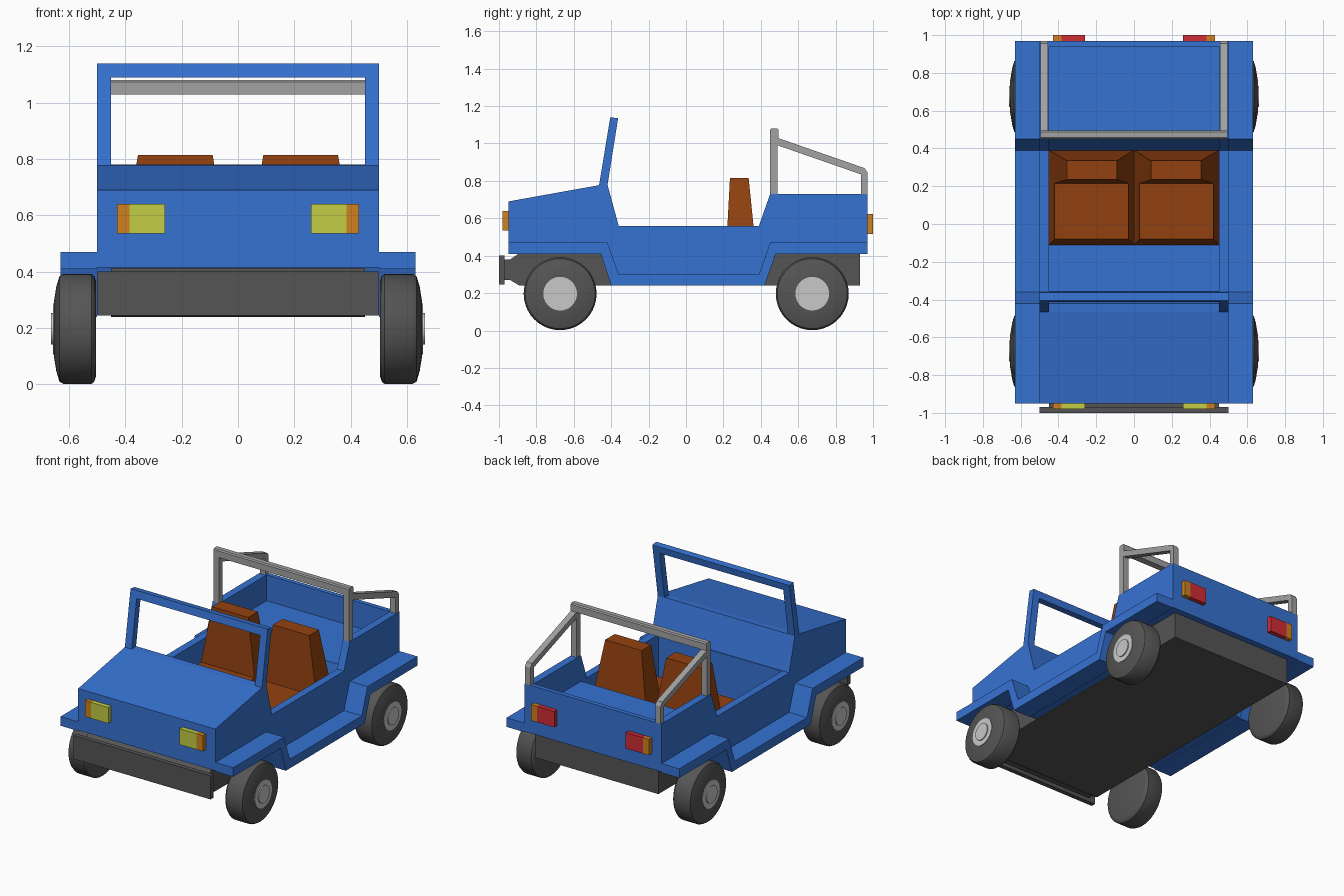
import bpy, bmesh, math

cube = bpy.data.objects.get("Cube")
if cube:
    bpy.data.objects.remove(cube, do_unlink=True)


def material(name, r, g, b):
    m = bpy.data.materials.new(name)
    m.use_nodes = True
    m.diffuse_color = (r, g, b, 1)
    m.node_tree.nodes["Principled BSDF"].inputs["Base Color"].default_value = (r, g, b, 1)
    return m


BLUE = material("body blue", 0.037, 0.17, 0.65)
BROWN = material("seat brown", 0.29, 0.053, 0.005)
STEEL = material("bar grey", 0.36, 0.36, 0.36)
DARK = material("dark grey", 0.09, 0.09, 0.09)
HUB = material("hub grey", 0.58, 0.58, 0.58)
YELLOW = material("lamp yellow", 0.55, 0.61, 0.06)
ORANGE = material("signal orange", 0.62, 0.22, 0.015)
RED = material("tail red", 0.62, 0.026, 0.035)


def finish(name, bm, mat):
    bmesh.ops.recalc_face_normals(bm, faces=bm.faces)
    me = bpy.data.meshes.new(name)
    bm.to_mesh(me)
    bm.free()
    ob = bpy.data.objects.new(name, me)
    bpy.context.collection.objects.link(ob)
    if mat:
        me.materials.append(mat)
    return ob


def extrude(name, profile, x0, x1, mat):
    """Extrude a (y, z) side profile between two x positions."""
    bm = bmesh.new()
    face = bm.faces.new([bm.verts.new((x0, y, z)) for y, z in profile])
    geom = bmesh.ops.extrude_face_region(bm, geom=[face])["geom"]
    moved = [v for v in geom if isinstance(v, bmesh.types.BMVert)]
    bmesh.ops.translate(bm, verts=moved, vec=(x1 - x0, 0, 0))
    return finish(name, bm, mat)


def box(name, x0, x1, y0, y1, z0, z1, mat):
    return extrude(name, [(y0, z0), (y1, z0), (y1, z1), (y0, z1)], x0, x1, mat)


def activate(ob):
    bpy.ops.object.select_all(action="DESELECT")
    ob.select_set(True)
    bpy.context.view_layer.objects.active = ob


def cut(ob, cutter):
    mod = ob.modifiers.new("cut", "BOOLEAN")
    mod.operation, mod.solver, mod.object = "DIFFERENCE", "EXACT", cutter
    activate(ob)
    bpy.ops.object.modifier_apply(modifier="cut")
    bpy.data.objects.remove(cutter, do_unlink=True)


def lathe(name, profile, side, y, z, mat, steps=40):
    """Revolve (x, radius) points about a sideways axle."""
    bm = bmesh.new()
    rings = []
    for x, r in profile:
        angles = [math.tau * i / steps for i in range(steps)]
        rings.append([bm.verts.new((side * x, y + r * math.cos(a), z + r * math.sin(a)))
                      for a in angles])
    for a, b in zip(rings, rings[1:]):
        for i in range(steps):
            j = (i + 1) % steps
            bm.faces.new((a[i], a[j], b[j], b[i]))
    bm.faces.new(rings[0])
    bm.faces.new(rings[-1])
    ob = finish(name, bm, mat)
    activate(ob)
    bpy.ops.object.shade_smooth_by_angle(angle=math.radians(35))
    return ob


# Body shell with hollow cabin and cargo bed
body = extrude("body", [
    (-0.95, 0.415), (-0.95, 0.69), (-0.465, 0.777), (-0.42, 0.78), (-0.36, 0.56),
    (0.39, 0.56), (0.45, 0.73), (0.97, 0.73), (0.97, 0.415), (0.475, 0.415),
    (0.42, 0.245), (-0.4, 0.245), (-0.455, 0.415)], -0.5, 0.5, BLUE)
cut(body, extrude("cabin_cutter", [
    (-0.355, 0.27), (0.39, 0.27), (0.45, 0.56), (0.94, 0.56), (0.94, 0.9), (-0.355, 0.9)],
    -0.45, 0.45, None))

# Windscreen frame
frame = extrude("windscreen_frame", [
    (-0.465, 0.775), (-0.42, 0.775), (-0.363, 1.135), (-0.405, 1.14)], -0.5, 0.5, BLUE)
cut(frame, box("screen_cutter", -0.45, 0.45, -0.6, -0.2, 0.6, 1.09, None))

# Chassis and front bumper
extrude("chassis", [
    (-0.97, 0.27), (-0.94, 0.27), (-0.89, 0.24), (0.93, 0.24), (0.93, 0.414),
    (0.46, 0.414), (0.41, 0.26), (-0.39, 0.26), (-0.44, 0.414), (-0.89, 0.414),
    (-0.94, 0.38), (-0.97, 0.38)], -0.45, 0.45, DARK)
box("front_bumper", -0.5, 0.5, -1, -0.97, 0.245, 0.4, DARK)

# Roll bar hoop
extrude("roll_bar_top", [
    (0.45, 1.03), (0.495, 1.03), (0.495, 1.073), (0.488, 1.08), (0.457, 1.08), (0.45, 1.073)],
    -0.495, 0.495, STEEL)

for side, label in ((1, "left"), (-1, "right")):
    # Fender and running board
    extrude(label + "_fender", [
        (-0.95, 0.41), (-0.95, 0.47), (-0.42, 0.47), (-0.36, 0.3), (0.39, 0.3),
        (0.45, 0.47), (0.97, 0.47), (0.97, 0.41), (0.48, 0.41), (0.42, 0.24),
        (-0.4, 0.24), (-0.455, 0.41)], side * 0.5, side * 0.63, BLUE)

    # Roll bar post, sloping brace and rear post
    inner, outer = side * 0.455, side * 0.495
    box(label + "_roll_post", inner, outer, 0.45, 0.49, 0.73, 1.03, STEEL)
    extrude(label + "_roll_brace", [
        (0.49, 0.99), (0.935, 0.835), (0.935, 0.73), (0.97, 0.73), (0.97, 0.845),
        (0.955, 0.868), (0.49, 1.03)], inner, outer, STEEL)

    # Head and tail lamps with outer signals
    for name, y0, y1, z, mat in (("head", -0.98, -0.95, 0.535, YELLOW),
                                 ("tail", 0.97, 1.0, 0.517, RED)):
        box(f"{label}_{name}_lamp", side * 0.26, side * 0.385, y0, y1, z, z + 0.105, mat)
        box(f"{label}_{name}_signal", side * 0.385, side * 0.43, y0, y1, z, z + 0.105, ORANGE)

    # Tapered seat: stacked loops for base and cushion, backrest raised from the rear
    bm = bmesh.new()

    def loop(x0, x1, y0, y1, z):
        return [bm.verts.new((side * x, y, z))
                for x, y in ((x0, y0), (x1, y0), (x1, y1), (x0, y1))]

    base = loop(0, 0.45, -0.11, 0.39, 0.27)
    cushion = loop(0.03, 0.42, -0.08, 0.373, 0.44)
    fold = [bm.verts.new((side * x, 0.215, 0.44)) for x in (0.03, 0.42)]
    top = loop(0.09, 0.355, 0.235, 0.335, 0.815)
    bm.faces.new(base)
    bm.faces.new((cushion[0], cushion[1], fold[1], fold[0]))
    bm.faces.new((base[0], base[1], cushion[1], cushion[0]))
    bm.faces.new((base[1], base[2], cushion[2], fold[1], cushion[1]))
    bm.faces.new((base[2], base[3], cushion[3], cushion[2]))
    bm.faces.new((base[3], base[0], cushion[0], fold[0], cushion[3]))
    rest = [fold[0], fold[1], cushion[2], cushion[3]]
    for i in range(4):
        j = (i + 1) % 4
        bm.faces.new((rest[i], rest[j], top[j], top[i]))
    bm.faces.new(top)
    finish(label + "_seat", bm, BROWN)

    # Wheels with two-step hubs
    for end, y in (("front", -0.673), ("rear", 0.675)):
        tag = f"{label}_{end}"
        lathe(tag + "_tyre", [
            (0.505, 0.17), (0.51, 0.187), (0.52, 0.195), (0.62, 0.195), (0.634, 0.187),
            (0.645, 0.15), (0.653, 0.1), (0.653, 0.085)], side, y, 0.197, DARK)
        lathe(tag + "_rim", [(0.64, 0.09), (0.656, 0.09), (0.656, 0.06)], side, y, 0.197, HUB)
        lathe(tag + "_hub", [(0.64, 0.056), (0.663, 0.056), (0.663, 0.03)], side, y, 0.197, HUB)
